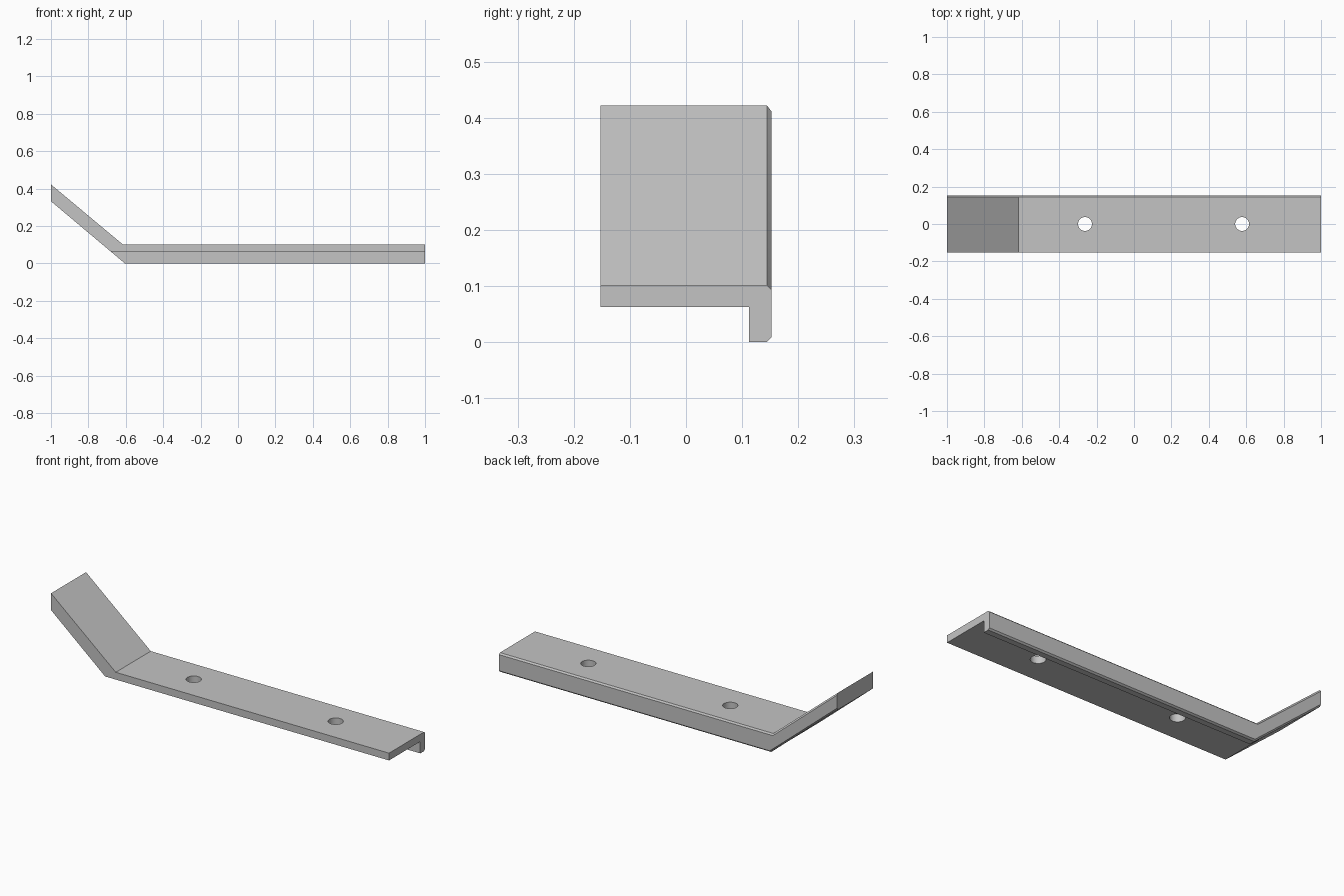
import bpy
import bmesh

default = bpy.data.objects.get("Cube")
if default:
    bpy.data.objects.remove(default, do_unlink=True)

HALF_WIDTH = 0.152
CHAMFER = 0.008

steel = bpy.data.materials.new("light grey metal")
steel.use_nodes = True
grey = (0.55, 0.55, 0.55, 1)
steel.diffuse_color = grey
steel.node_tree.nodes["Principled BSDF"].inputs["Base Color"].default_value = grey


def new_object(name, bm):
    bmesh.ops.recalc_face_normals(bm, faces=bm.faces)
    mesh = bpy.data.meshes.new(name)
    bm.to_mesh(mesh)
    bm.free()
    mesh.materials.append(steel)
    obj = bpy.data.objects.new(name, mesh)
    bpy.context.collection.objects.link(obj)
    return obj


def cut(target, cutter):
    cutter.hide_render = True
    mod = target.modifiers.new("cut", "BOOLEAN")
    mod.operation = "DIFFERENCE"
    mod.solver = "EXACT"
    mod.object = cutter
    bpy.context.view_layer.objects.active = target
    bpy.ops.object.modifier_apply(modifier=mod.name)
    bpy.data.objects.remove(cutter, do_unlink=True)


# Bent bar: side profile extruded across the width
profile = [(-1, 0.422), (-1, 0.332), (-0.605, 0), (1, 0), (1, 0.102), (-0.617, 0.102)]
bm = bmesh.new()
face = bm.faces.new([bm.verts.new((x, -HALF_WIDTH, z)) for x, z in profile])
extruded = bmesh.ops.extrude_face_region(bm, geom=[face])
moved = [v for v in extruded["geom"] if isinstance(v, bmesh.types.BMVert)]
bmesh.ops.translate(bm, verts=moved, vec=(0, 2 * HALF_WIDTH, 0))

# Chamfer the long edges along the back
back_edges = [e for e in bm.edges
              if all(v.co.y > 0 for v in e.verts)
              and abs(e.verts[0].co.x - e.verts[1].co.x) > 0.01]
bmesh.ops.bevel(bm, geom=back_edges, offset=CHAMFER, segments=1, affect="EDGES")
bracket = new_object("angled_bracket", bm)

# Hollow below the plate, leaving the flange along the back
bm = bmesh.new()
bmesh.ops.create_cube(bm, size=1)
bmesh.ops.scale(bm, vec=(4, 1, 1), verts=bm.verts)
bmesh.ops.translate(bm, vec=(0, 0.112 - 0.5, 0.063 - 0.5), verts=bm.verts)
cut(bracket, new_object("underside_cutter", bm))

# Two screw holes
for x in (-0.262, 0.578):
    bm = bmesh.new()
    bmesh.ops.create_cone(bm, cap_ends=True, segments=40, radius1=0.037,
                          radius2=0.037, depth=1)
    bmesh.ops.translate(bm, vec=(x, 0, 0), verts=bm.verts)
    cut(bracket, new_object("hole_cutter", bm))

# Smooth hole walls, crisp edges
bpy.ops.object.select_all(action="DESELECT")
bracket.select_set(True)
bpy.context.view_layer.objects.active = bracket
bpy.ops.object.shade_smooth_by_angle(angle=0.5)
